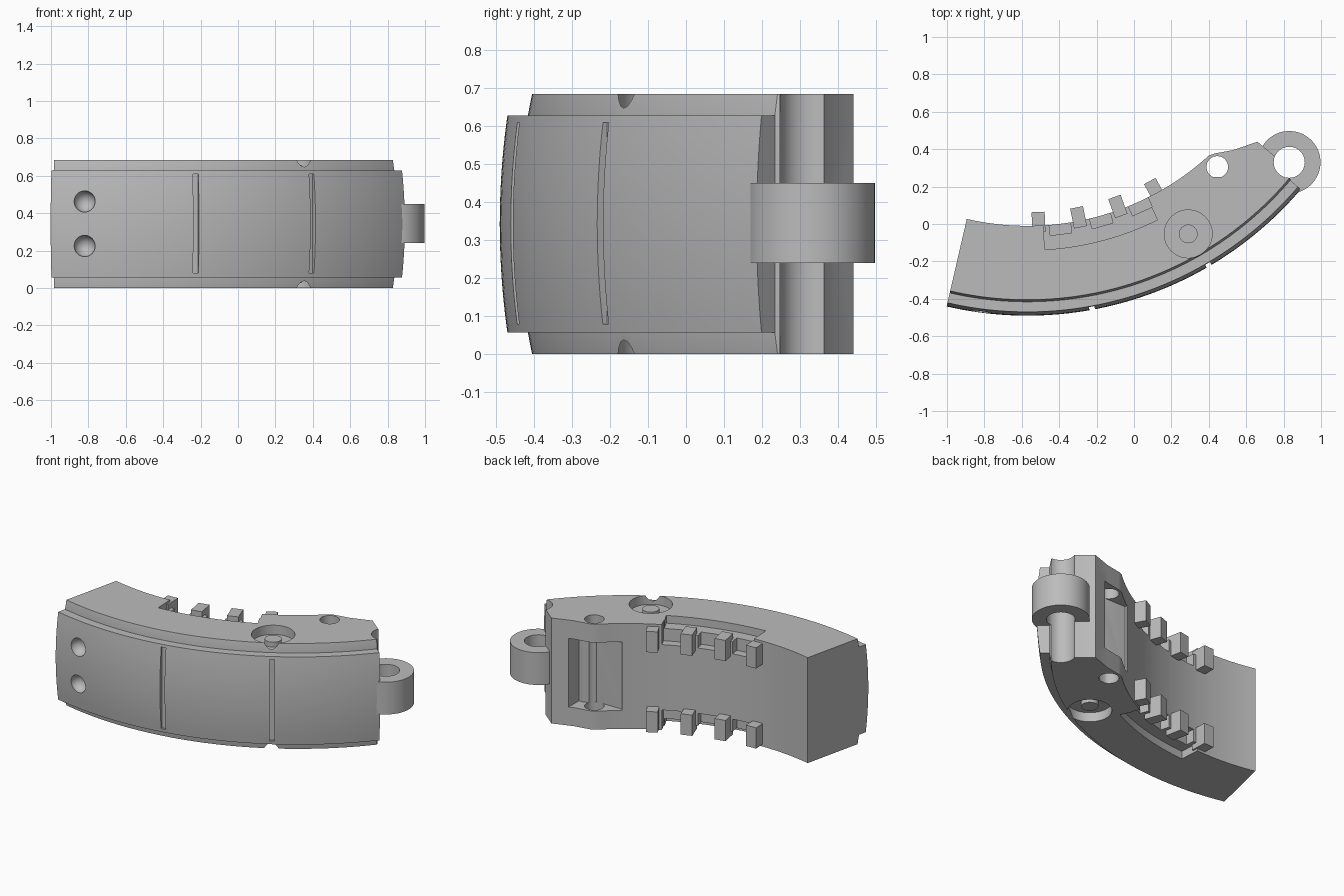
import bpy, bmesh, math
from mathutils import Vector, Matrix

if "Cube" in bpy.data.objects:
    bpy.data.objects.remove(bpy.data.objects["Cube"])

CX, CY = -0.57, 1.43           # centre of the curved link
HEIGHT = 0.685
START, END = -13.0, 49.6       # sweep in degrees, zero points to the front
HINGE = (0.83, 0.33)

grey = bpy.data.materials.new("plain grey")
grey.use_nodes = True
grey.diffuse_color = (0.5, 0.5, 0.5, 1)
grey.node_tree.nodes["Principled BSDF"].inputs["Base Color"].default_value = (0.5, 0.5, 0.5, 1)


def polar(r, deg):
    a = math.radians(deg)
    return (CX + r * math.sin(a), CY - r * math.cos(a))


def arc(r, a, b, n):
    return [polar(r, a + (b - a) * i / n) for i in range(n + 1)]


def finish(name, bm):
    bmesh.ops.recalc_face_normals(bm, faces=bm.faces)
    mesh = bpy.data.meshes.new(name)
    bm.to_mesh(mesh)
    bm.free()
    mesh.materials.append(grey)
    obj = bpy.data.objects.new(name, mesh)
    bpy.context.collection.objects.link(obj)
    return obj


def loft(name, rows):
    """Stack plan outlines given as (height, points) and cap both ends."""
    bm = bmesh.new()
    rings = [[bm.verts.new((x, y, z)) for x, y in pts] for z, pts in rows]
    n = len(rings[0])
    for low, high in zip(rings, rings[1:]):
        for i in range(n):
            j = (i + 1) % n
            bm.faces.new((low[i], low[j], high[j], high[i]))
    bm.faces.new(rings[0])
    bm.faces.new(rings[-1])
    return finish(name, bm)


def prism(name, pts, z0, z1):
    return loft(name, [(z0, pts), (z1, pts)])


def disc(name, x, y, r, z0, z1, n=48):
    pts = [(x + r * math.cos(math.tau * i / n), y + r * math.sin(math.tau * i / n)) for i in range(n)]
    return prism(name, pts, z0, z1)


def sector(name, r0, r1, a, b, z0, z1, n=16):
    return prism(name, arc(r1, a, b, n) + arc(r0, b, a, n), z0, z1)


def block(name, r0, r1, deg, width, z0, z1):
    """Square block whose sides follow the radius at one angle."""
    a = math.radians(deg)
    out, side = Vector((math.sin(a), -math.cos(a))), Vector((math.cos(a), math.sin(a))) * width / 2
    c = Vector((CX, CY))
    pts = [c + out * r0 - side, c + out * r1 - side, c + out * r1 + side, c + out * r0 + side]
    return prism(name, [tuple(p) for p in pts], z0, z1)


def combine(obj, other, operation):
    mod = obj.modifiers.new(operation.lower(), 'BOOLEAN')
    mod.operation, mod.solver, mod.object = operation, 'EXACT', other
    bpy.context.view_layer.update()
    with bpy.context.temp_override(object=obj, active_object=obj):
        bpy.ops.object.modifier_apply(modifier=mod.name)
    bpy.data.objects.remove(other)


def both_ends(z0, z1):
    """The same height range measured from the bottom and from the top."""
    return [(z0, z1), (HEIGHT - z1, HEIGHT - z0)]


# Link body with slightly tapered upper and lower rims
back = arc(1.44, 42.3, START, 36)
end = [(0.75, 0.365), (0.66, 0.44), (0.53, 0.395), (0.43, 0.377)]


def body_outline(r):
    return arc(r, START, END, 48) + [HINGE] + end + back


body = loft("link_body", [(0, body_outline(1.835)), (0.057, body_outline(1.846)),
                          (HEIGHT - 0.057, body_outline(1.846)), (HEIGHT, body_outline(1.835))])

# Barrel-shaped outer shell
rows = []
for i in range(13):
    t = i / 6 - 1
    z = HEIGHT / 2 + t * 0.285
    rows.append((z, arc(1.92 - 0.02 * t * t, START, END, 48) + arc(1.7, END, START, 48)))
combine(body, loft("outer_shell", rows), 'UNION')

# Hinge knuckle and its neck
knuckle = disc("hinge_knuckle", *HINGE, 0.167, 0.24, 0.45, 64)
neck = prism("hinge_neck", [(0.68, 0.3), (0.80, 0.11), (0.93, 0.222), (0.922, 0.247),
                            (0.948, 0.25), (0.995, 0.31), (0.83, 0.40)], 0.24, 0.45)
combine(knuckle, neck, 'UNION')
combine(body, knuckle, 'UNION')
combine(body, disc("hinge_bore", *HINGE, 0.083, -0.1, 0.8), 'DIFFERENCE')

# Pocket in the back and the pin hole through it
pocket = prism("pocket", [(0.276, 0.25), (0.47, 0.25), (0.49, 0.28), (0.53, 0.30),
                          (0.56, 0.30), (0.56, 0.55), (0.276, 0.55)], 0.12, 0.565)
combine(body, pocket, 'DIFFERENCE')
pin = disc("pin_hole", 0.445, 0.305, 0.058, -0.1, 0.8, 32)
combine(pin, prism("pin_flat", [(0.3, 0.1), (0.6, 0.1), (0.6, 0.25), (0.3, 0.25)], -0.2, 0.9), 'DIFFERENCE')
combine(body, pin, 'DIFFERENCE')

# Round recesses with a central boss, top and bottom
for z0, z1 in both_ends(-0.05, 0.06):
    combine(body, disc("round_recess", 0.29, -0.053, 0.128, z0, z1), 'DIFFERENCE')
for z0, z1 in both_ends(0.028, 0.08):
    combine(body, disc("recess_boss", 0.29, -0.053, 0.05, z0, z1, 32), 'UNION')

# Curved slots and notches along the inner edges
for z0, z1 in both_ends(-0.05, 0.05):
    combine(body, sector("edge_slot", 1.40, 1.57, 3.4, 26.3, z0, z1), 'DIFFERENCE')
for z0, z1 in both_ends(-0.05, 0.13):
    for deg in (6.9, 15.6, 24.3):
        combine(body, block("edge_notch", 1.38, 1.495, deg, 0.115, z0, z1), 'DIFFERENCE')

# Gripping teeth
for z0, z1 in both_ends(0.015, 0.15):
    for deg in (2.4, 11.1, 19.9, 28.6):
        combine(body, block("tooth", 1.367, 1.475, deg, 0.07, z0, z1), 'UNION')

# Vertical grooves in the shell
for deg in (10.4, 30.4):
    groove = sector("shell_groove", 1.89, 2.0, deg - 0.45, deg + 0.45, 0.08, 0.61, 2)
    combine(body, groove, 'DIFFERENCE')

# Round dimples in the shell
for z in (0.225, 0.463):
    bm = bmesh.new()
    x, y = polar(1.915, -7.5)
    bmesh.ops.create_uvsphere(bm, u_segments=32, v_segments=16, radius=0.057,
                              matrix=Matrix.Translation((x, y, z)))
    combine(body, finish("dimple", bm), 'DIFFERENCE')

# Smooth the curves and keep the edges crisp
bpy.ops.object.select_all(action='DESELECT')
body.select_set(True)
bpy.context.view_layer.objects.active = body
bpy.ops.object.shade_smooth_by_angle(angle=math.radians(25))
